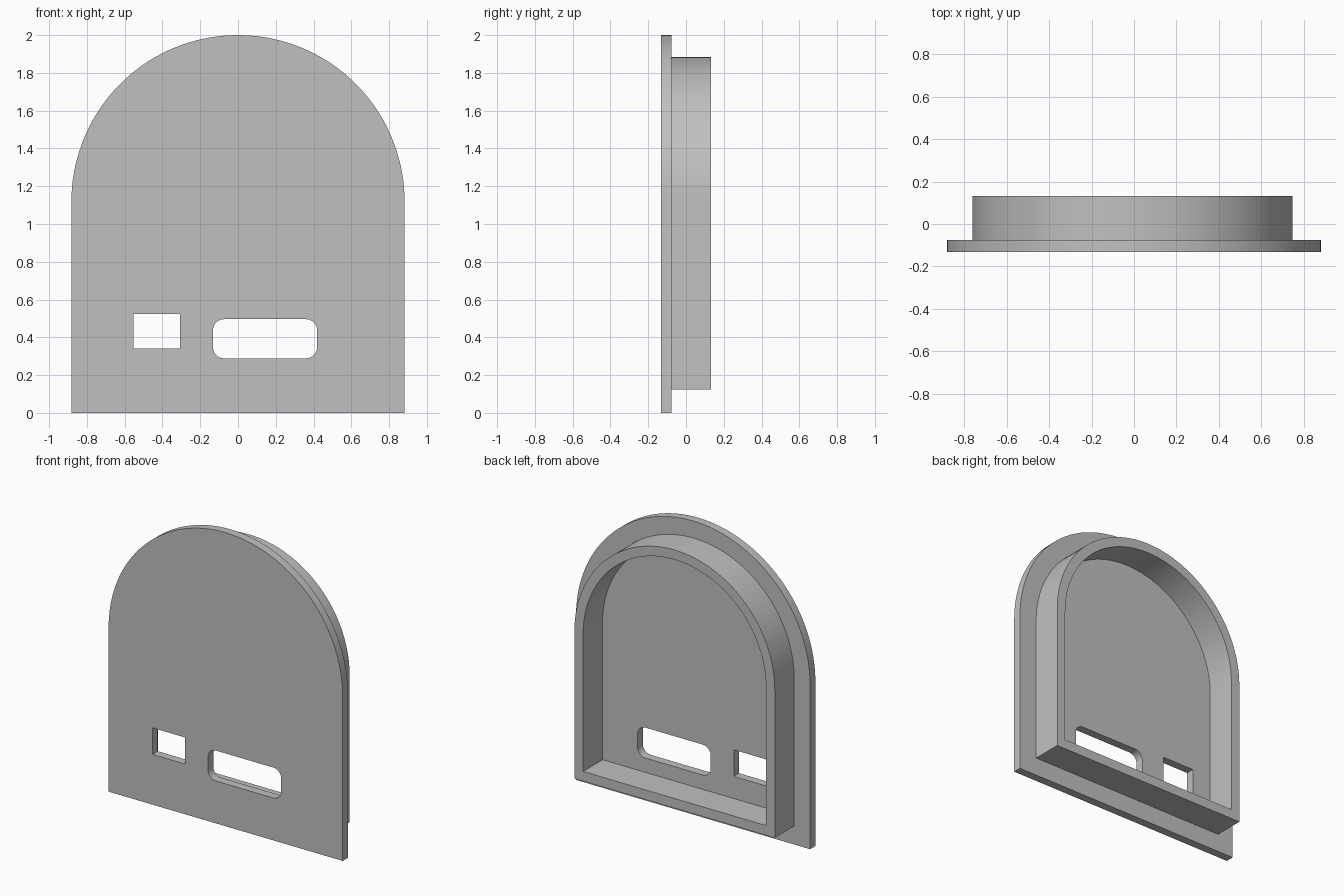
import bpy
import bmesh
from math import cos, sin, pi, radians

cube = bpy.data.objects.get("Cube")
if cube:
    bpy.data.objects.remove(cube, do_unlink=True)

grey = bpy.data.materials.new("plain_grey")
grey.use_nodes = True
colour = (0.53, 0.53, 0.53, 1)
grey.diffuse_color = colour
grey.node_tree.nodes["Principled BSDF"].inputs["Base Color"].default_value = colour


def arc(cx, cz, r, start, end, steps):
    return [(cx + r * cos(start + (end - start) * i / steps),
             cz + r * sin(start + (end - start) * i / steps)) for i in range(steps + 1)]


def arch(cx, half, bottom, spring):
    """Straight sides topped by a half circle."""
    return [(cx - half, bottom), (cx + half, bottom)] + arc(cx, spring, half, 0, pi, 72)


def rectangle(x0, x1, z0, z1):
    return [(x0, z0), (x1, z0), (x1, z1), (x0, z1)]


def rounded_rectangle(x0, x1, z0, z1, r):
    centres = [(x1 - r, z1 - r), (x0 + r, z1 - r), (x0 + r, z0 + r), (x1 - r, z0 + r)]
    points = []
    for i, (cx, cz) in enumerate(centres):
        points += arc(cx, cz, r, i * pi / 2, (i + 1) * pi / 2, 10)
    return points


def extruded_part(name, loops, y0, y1):
    """Fill an outline with holes and extrude it along y."""
    bm = bmesh.new()
    for loop in loops:
        verts = [bm.verts.new((x, y0, z)) for x, z in loop]
        for a, b in zip(verts, verts[1:] + verts[:1]):
            bm.edges.new((a, b))
    bmesh.ops.triangle_fill(bm, use_beauty=True, use_dissolve=False,
                            edges=bm.edges[:], normal=(0, -1, 0))
    result = bmesh.ops.extrude_face_region(bm, geom=bm.faces[:], use_keep_orig=True)
    moved = [v for v in result["geom"] if isinstance(v, bmesh.types.BMVert)]
    bmesh.ops.translate(bm, verts=moved, vec=(0, y1 - y0, 0))
    bmesh.ops.recalc_face_normals(bm, faces=bm.faces[:])
    mesh = bpy.data.meshes.new(name)
    bm.to_mesh(mesh)
    bm.free()
    mesh.materials.append(grey)
    obj = bpy.data.objects.new(name, mesh)
    bpy.context.collection.objects.link(obj)
    bpy.ops.object.select_all(action="DESELECT")
    obj.select_set(True)
    bpy.context.view_layer.objects.active = obj
    bpy.ops.object.shade_smooth_by_angle(angle=radians(30))
    return obj


FRONT, JOINT, BACK = -0.133, -0.076, 0.133

# Front plate with a square window and a rounded slot
extruded_part("front_plate", [
    arch(0, 0.882, 0, 1.118),
    rectangle(-0.552, -0.308, 0.342, 0.523),
    rounded_rectangle(-0.133, 0.419, 0.289, 0.496, 0.06),
], FRONT, JOINT)

# Raised rim behind the plate
wall = 0.066
extruded_part("back_rim", [
    arch(-0.007, 0.755, 0.125, 1.129),
    arch(-0.007, 0.755 - wall, 0.125 + wall, 1.129),
], JOINT, BACK)
